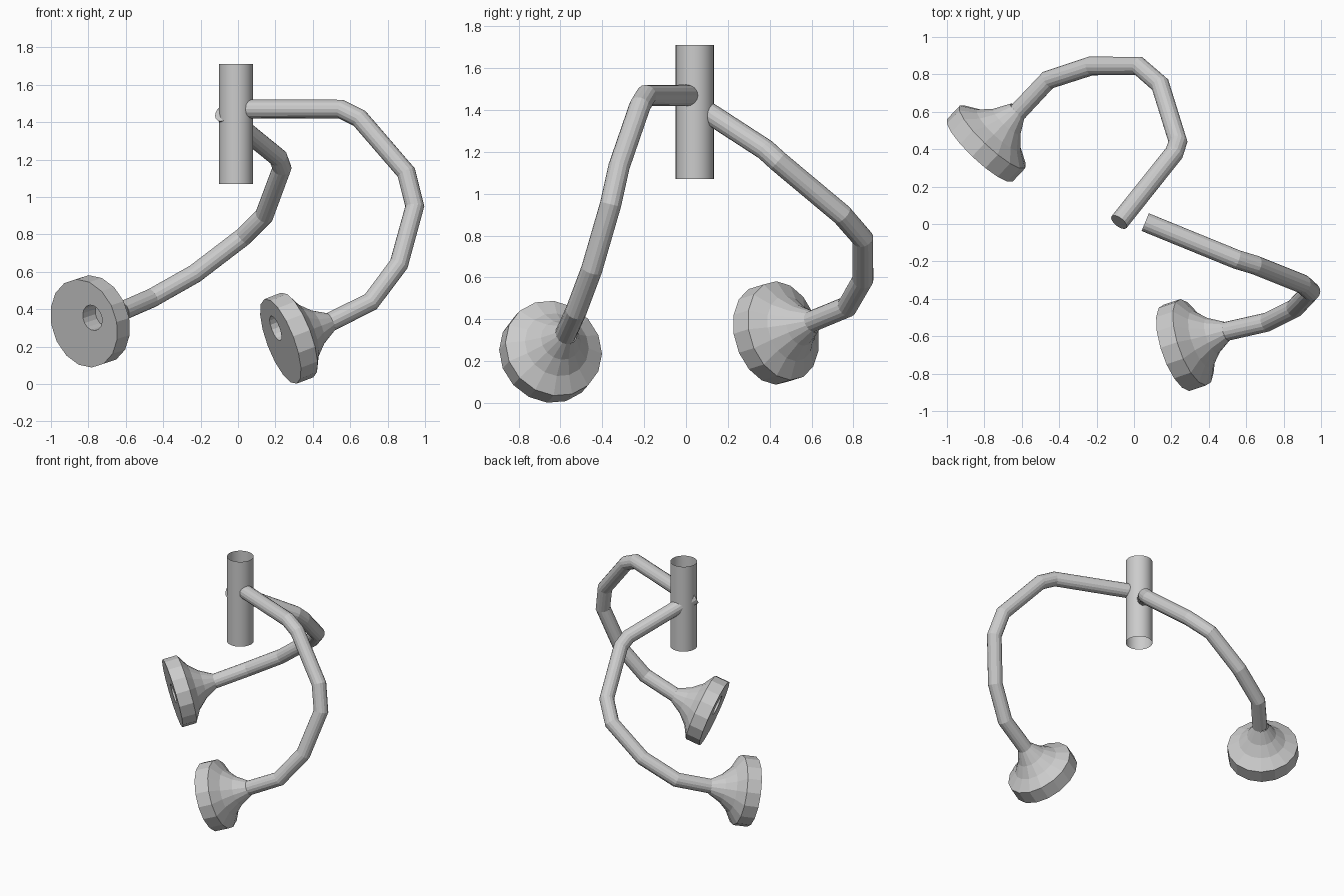
import bpy, bmesh, math
from mathutils import Vector, Matrix

if "Cube" in bpy.data.objects:
    bpy.data.objects.remove(bpy.data.objects["Cube"])


def finish(name, bm, matrix=Matrix()):
    bmesh.ops.recalc_face_normals(bm, faces=bm.faces)
    mesh = bpy.data.meshes.new(name)
    bm.to_mesh(mesh)
    bm.free()
    obj = bpy.data.objects.new(name, mesh)
    obj.matrix_world = matrix
    bpy.context.collection.objects.link(obj)
    return obj


def loft(bm, rings, sides):
    """Join rings given as (radius, height, sideways shift)."""
    loops = []
    for r, h, shift in rings:
        loops.append([bm.verts.new((shift + r * math.cos(2 * math.pi * i / sides),
                                    r * math.sin(2 * math.pi * i / sides), h))
                      for i in range(sides)])
    for a, b in zip(loops, loops[1:]):
        for i in range(sides):
            j = (i + 1) % sides
            bm.faces.new((a[i], a[j], b[j], b[i]))
    return loops


def arm(name, points):
    curve = bpy.data.curves.new(name, 'CURVE')
    curve.dimensions = '3D'
    curve.bevel_depth = 0.051
    curve.bevel_resolution = 6
    curve.use_fill_caps = True
    spline = curve.splines.new('POLY')
    spline.points.add(len(points) - 1)
    for p, co in zip(spline.points, points):
        p.co = (*co, 1)
    spline.use_smooth = False
    bpy.context.collection.objects.link(bpy.data.objects.new(name, curve))


def lamp(name, middle, back, hole_dir):
    """Flared head; back points from the flat face to the neck."""
    z = Vector(back).normalized()
    y = z.cross(Vector(hole_dir)).normalized()
    x = y.cross(z)
    matrix = Matrix((x, y, z)).transposed().to_4x4()
    matrix.translation = Vector(middle) - z * 0.05
    bm = bmesh.new()
    loops = loft(bm, [(0.07, 0.10, 0.075), (0.07, 0, 0.075), (0.242, 0, 0),
                      (0.242, 0.10, 0), (0.16, 0.15, 0), (0.10, 0.215, 0),
                      (0.052, 0.30, 0)], 16)
    bm.faces.new(loops[0])
    finish(name, bm, matrix)


# Open central sleeve
bm = bmesh.new()
loft(bm, [(0.091, 1.07, 0), (0.091, 1.71, 0)], 32)
for f in bm.faces:
    f.smooth = True
finish("central_sleeve", bm, Matrix.Translation((-0.01, 0.042, 0)))

# Bent arms
arm("front_arm", [(0.06, 0.01, 1.47), (0.55, -0.19, 1.47), (0.65, -0.22, 1.42),
                  (0.90, -0.32, 1.13), (0.945, -0.36, 0.95), (0.86, -0.45, 0.64),
                  (0.71, -0.525, 0.44), (0.48, -0.577, 0.325)])
arm("back_arm", [(-0.08, 0.01, 1.45), (0.215, 0.38, 1.21), (0.235, 0.44, 1.155),
                 (0.14, 0.745, 0.90), (0.025, 0.845, 0.785), (-0.23, 0.845, 0.59),
                 (-0.46, 0.77, 0.46), (-0.62, 0.60, 0.39)])

# Lamp heads with off-centre hole
lamp("front_lamp", (0.272, -0.647, 0.245), (0.89, 0.30, 0.34), (-0.027, 0, 0.07))
lamp("back_lamp", (-0.79, 0.43, 0.335), (0.67, 0.71, 0.22), (0.045, -0.052, 0.03))
